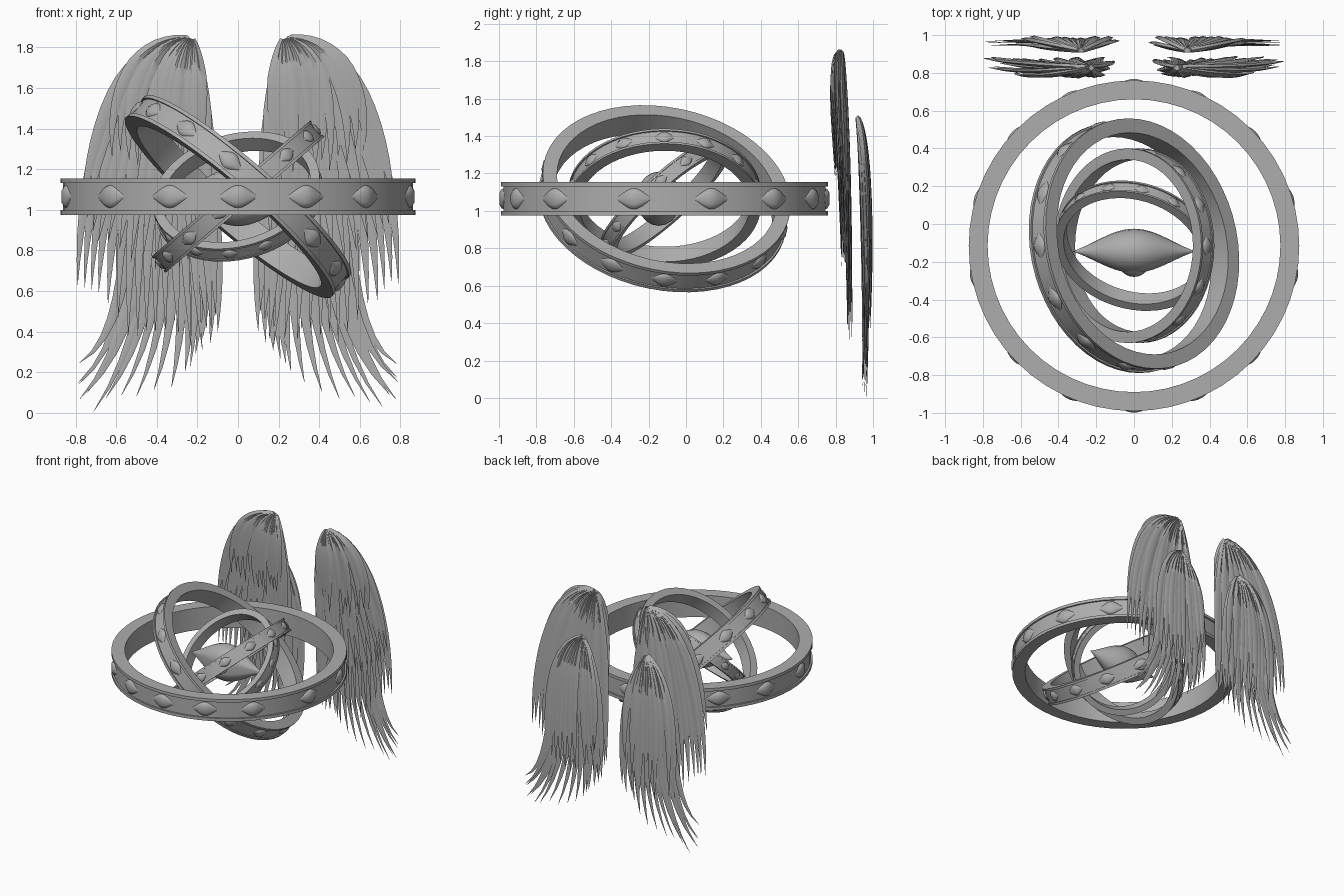
import bpy, bmesh, math, random
from mathutils import Vector, Matrix

if "Cube" in bpy.data.objects:
    bpy.data.objects.remove(bpy.data.objects["Cube"])

random.seed(4)
CENTRE = Vector((0, -0.115, 1.065))
grey = bpy.data.materials.new("stone_grey")
grey.diffuse_color = (0.42, 0.42, 0.42, 1)
grey.use_nodes = True
grey.node_tree.nodes["Principled BSDF"].inputs["Base Color"].default_value = grey.diffuse_color


def finish(bm, name, angle=35):
    bmesh.ops.recalc_face_normals(bm, faces=bm.faces)
    me = bpy.data.meshes.new(name)
    bm.to_mesh(me)
    bm.free()
    me.materials.append(grey)
    ob = bpy.data.objects.new(name, me)
    bpy.context.collection.objects.link(ob)
    bpy.ops.object.select_all(action='DESELECT')
    ob.select_set(True)
    bpy.context.view_layer.objects.active = ob
    bpy.ops.object.shade_smooth_by_angle(angle=math.radians(angle))
    return ob


def loft(bm, loops, closed=False):
    """Skin a list of equal-length point loops; ends are capped unless closed."""
    rows = [[bm.verts.new(p) for p in lp] for lp in loops]
    n = len(rows[0])
    for i in range(len(rows) if closed else len(rows) - 1):
        a, b = rows[i], rows[(i + 1) % len(rows)]
        for j in range(n):
            bm.faces.new((a[j], a[(j + 1) % n], b[(j + 1) % n], b[j]))
    if not closed:
        bm.faces.new(rows[0])
        bm.faces.new(rows[-1])


def almond(bm, mat, length, height, depth, segs=12, sides=12):
    """Pointed eye: x along its length, y outward, z up, with a lid slit and eyeball."""
    loops = []
    for i in range(segs + 1):
        u = -0.985 + 1.97 * i / segs
        r = 0.5 * (1 - u * u) + 0.5 * math.cos(u * math.pi / 2) ** 2
        lp = []
        for j in range(sides):
            a = 2 * math.pi * j / sides
            k = r * (0.86 if j == 0 else 1)        # crease between the lids
            lp.append(mat @ Vector((u * length, math.cos(a) * depth * k,
                                    math.sin(a) * height * r)))
        loops.append(lp)
    loft(bm, loops)


# ---- rings: grooved band with eyes set around the outside ----
PROFILE = [(0.775, -0.09), (0.875, -0.09), (0.875, -0.066), (0.862, -0.066),
           (0.862, 0.066), (0.875, 0.066), (0.875, 0.09), (0.775, 0.09)]


def ring(name, radius, u, v, angles):
    u, v = Vector(u).normalized(), Vector(v).normalized()
    n = u.cross(v)
    s = radius / 0.875
    frame = Matrix.Translation(CENTRE) @ Matrix((u, v, n)).transposed().to_4x4() @ Matrix.Scale(s, 4)
    bm = bmesh.new()
    loops = []
    for i in range(56):
        a = 2 * math.pi * i / 56
        loops.append([frame @ Vector((r * math.cos(a), r * math.sin(a), z)) for r, z in PROFILE])
    loft(bm, loops, closed=True)
    finish(bm, name)
    bm = bmesh.new()
    for d in angles:
        rot = Matrix.Rotation(math.radians(d - 90), 4, 'Z')
        almond(bm, frame @ rot @ Matrix.Translation((0, 0.852, 0)), 0.105, 0.06, 0.036)
    finish(bm, name + "_eyes", 50)


def even(count, start=0):
    return [start + 360 * i / count for i in range(count)]


def tilted(deg, beta):
    """In-plane axis in xz at deg, and the front axis lifted by beta."""
    a, b = math.radians(deg), math.radians(beta)
    u = (math.cos(a), 0, math.sin(a))
    return u, (abs(math.sin(a)) * math.sin(b), -math.cos(b), abs(math.cos(a)) * math.sin(b))


half = [23, 47, 79, 107, 133, 157]
ring("large_ring", 0.875, (1, 0, 0), (0, 1, 0),
     [-90, 90] + [-90 + d for d in half] + [-90 - d for d in half])
ring("middle_ring", 0.672, *tilted(139, 9.6), even(14))
ring("inner_ring", 0.515, *tilted(40.6, 0), even(14))
b = math.radians(12)
ring("small_ring", 0.42, (0, 0.74, 0.67),
     (math.cos(b), -0.67 * math.sin(b), 0.74 * math.sin(b)), even(14, 6))

# ---- central eye: two pointed lids around a ball ----
bm = bmesh.new()
almond(bm, Matrix.Translation((0, -0.145, 1.065)) @ Matrix.Rotation(math.pi, 4, 'Z'),
       0.325, 0.145, 0.12, 24, 20)
finish(bm, "central_eye", 50)
bm = bmesh.new()
bmesh.ops.create_uvsphere(bm, u_segments=24, v_segments=14, radius=0.085,
                          matrix=Matrix.Translation((0, -0.195, 1.065)))
finish(bm, "central_eyeball")


# ---- wings: layers of bent tapered feathers fanned from one root ----
def bezier(p, t):
    s = 1 - t
    return s**3 * p[0] + 3 * s * s * t * p[1] + 3 * s * t * t * p[2] + t**3 * p[3]


def feather(bm, pts, width, thick, side, segs=14):
    loops = []
    for i in range(segs + 1):
        t = i / segs
        p = bezier(pts, t)
        d = bezier(pts, min(t + 0.02, 1)) - bezier(pts, max(t - 0.02, 0))
        across = Vector((d.z, 0, -d.x)).normalized()
        w = width * (0.3 + 0.7 * min(t / 0.45, 1)) * max(1 - t**3.5, 0.02)
        h = thick * max(1 - t * t, 0.04)
        lp = [p - across * w, p + Vector((0, -h, 0)), p + across * w, p + Vector((0, h, 0))]
        loops.append([Vector((q.x * side, q.y, q.z)) for q in lp])
    loft(bm, loops)


def layer(bm, side, count, inner, outer, tips, ys, width):
    """Blend control points from inner to outer edge; tips is a curve of feather ends."""
    for i in range(count):
        f = i / (count - 1)
        pts = [Vector(a).lerp(Vector(c), f) for a, c in zip(inner, outer)]
        k = min(int(f * (len(tips) - 1)), len(tips) - 2)
        g = f * (len(tips) - 1) - k
        tip = Vector(tips[k]).lerp(Vector(tips[k + 1]), g)
        tip.y += random.uniform(-0.035, 0.035)
        pts.append(tip)
        off = random.uniform(-0.014, 0.014)
        path = [Vector((p.x, y + (off if j else 0), p.y)) for j, (p, y) in enumerate(zip(pts, ys))]
        feather(bm, path, width * random.uniform(0.85, 1.1), 0.013, side)


for side, label in ((-1, "left"), (1, "right")):
    # front wing: long flight feathers, middle row, short coverts
    bm = bmesh.new()
    layer(bm, side, 17, [(0.22, 1.83), (0.15, 1.6), (0.13, 1.0)], [(0.26, 1.85), (0.61, 1.82), (0.78, 1.2)],
          [(0.11, 0.5), (0.18, 0.32), (0.38, 0.40), (0.52, 0.36), (0.68, 0.56), (0.79, 0.66)],
          (0.83, 0.84, 0.87, 0.875), 0.042)
    layer(bm, side, 14, [(0.22, 1.83), (0.16, 1.65), (0.15, 1.25)], [(0.26, 1.85), (0.57, 1.83), (0.72, 1.4)],
          [(0.16, 0.85), (0.3, 0.72), (0.5, 0.75), (0.68, 0.85), (0.77, 0.98)],
          (0.83, 0.80, 0.83, 0.84), 0.042)
    layer(bm, side, 13, [(0.22, 1.84), (0.18, 1.75), (0.17, 1.5)], [(0.26, 1.85), (0.5, 1.85), (0.64, 1.6)],
          [(0.18, 1.28), (0.3, 1.2), (0.45, 1.22), (0.62, 1.28)],
          (0.825, 0.775, 0.79, 0.81), 0.038)
    finish(bm, label + "_front_wing", 40)
    # rear wing: lower root, tips swept outward
    bm = bmesh.new()
    layer(bm, side, 17, [(0.27, 1.48), (0.12, 1.3), (0.08, 0.75)], [(0.3, 1.5), (0.62, 1.35), (0.44, 0.45)],
          [(0.1, 0.42), (0.2, 0.3), (0.27, 0.16), (0.5, 0.07), (0.7, 0.03), (0.79, 0.1), (0.78, 0.22)],
          (0.92, 0.95, 0.97, 0.955), 0.038)
    layer(bm, side, 12, [(0.27, 1.48), (0.14, 1.3), (0.12, 0.9)], [(0.3, 1.5), (0.58, 1.4), (0.58, 0.8)],
          [(0.14, 0.6), (0.25, 0.45), (0.42, 0.4), (0.58, 0.45)],
          (0.92, 0.975, 0.985, 0.975), 0.036)
    finish(bm, label + "_rear_wing", 40)
